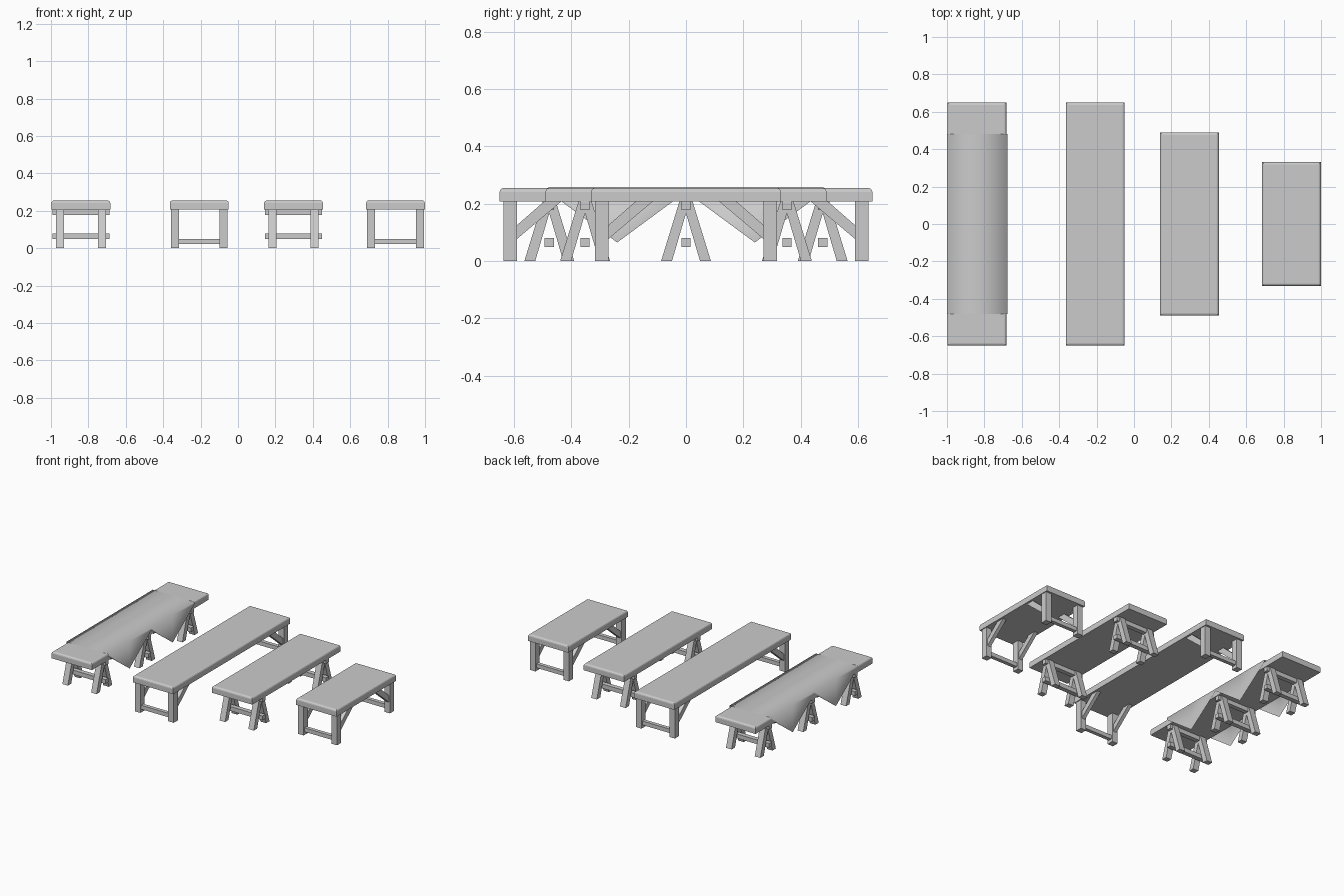
import bpy, bmesh

cube = bpy.data.objects.get("Cube")
if cube:
    bpy.data.objects.remove(cube, do_unlink=True)

grey = bpy.data.materials.new("plain_grey")
grey.use_nodes = True
colour = (0.6, 0.6, 0.6, 1)
grey.diffuse_color = colour
grey.node_tree.nodes["Principled BSDF"].inputs["Base Color"].default_value = colour

BOARD_Z, TOP_Z, HALF_W = 0.208, 0.255, 0.157


def finish(name, bm):
    mesh = bpy.data.meshes.new(name)
    bm.to_mesh(mesh)
    bm.free()
    mesh.materials.append(grey)
    obj = bpy.data.objects.new(name, mesh)
    bpy.context.collection.objects.link(obj)
    return obj


def prism(name, profile, x, width):
    """Extrude a (y, z) profile along x, centred on x."""
    bm = bmesh.new()
    face = bm.faces.new([bm.verts.new((x - width / 2, y, z)) for y, z in profile])
    out = bmesh.ops.extrude_face_region(bm, geom=[face])
    moved = [v for v in out["geom"] if isinstance(v, bmesh.types.BMVert)]
    bmesh.ops.translate(bm, verts=moved, vec=(width, 0, 0))
    bmesh.ops.recalc_face_normals(bm, faces=bm.faces)
    return finish(name, bm)


def bar(name, x, width, y0, y1, z0, z1):
    return prism(name, [(y0, z0), (y1, z0), (y1, z1), (y0, z1)], x, width)


def board(name, x, half_len):
    # thick plank with softened upper edges
    obj = bar(name, x, HALF_W * 2, -half_len, half_len, BOARD_Z, TOP_Z)
    bm = bmesh.new()
    bm.from_mesh(obj.data)
    rim = [e for e in bm.edges if all(v.co.z > TOP_Z - 0.001 for v in e.verts)]
    bmesh.ops.bevel(bm, geom=rim, offset=0.013, segments=3, profile=0.5, affect='EDGES')
    bm.to_mesh(obj.data)
    bm.free()


def trestle(name, x, y):
    # two splayed leg pairs joined by an upper and a lower beam
    for side in (-1, 1):
        for s in (-1, 1):
            leg = [(0.087, 0), (0.049, 0), (-0.012, BOARD_Z), (0.023, BOARD_Z)]
            # a hair of offset keeps the crossing leg tops from overlapping flush
            prism(name + "_leg", [(y + s * a, b) for a, b in leg],
                  x + side * 0.112, 0.043 + s * 0.0006)
    bar(name + "_top_beam", x, 0.305, y - 0.016, y + 0.016, 0.178, BOARD_Z)
    bar(name + "_low_beam", x, 0.305, y - 0.016, y + 0.016, 0.05, 0.08)


def leg_frame(name, x, half_len, s):
    # two square legs, a low stretcher and diagonal braces at one end
    outer, inner = half_len - 0.014, half_len - 0.06
    for side in (-1, 1):
        px = x + side * 0.13
        bar(name + "_leg", px, 0.043, s * outer, s * inner, 0, BOARD_Z)
        brace = [(inner, 0.077), (inner, 0.125),
                 (inner - 0.095, BOARD_Z), (inner - 0.155, BOARD_Z)]
        prism(name + "_brace", [(s * a, b) for a, b in brace], px, 0.026)
    bar(name + "_stretcher", x, 0.22, s * (outer - 0.01), s * (inner + 0.01), 0.022, 0.05)


def cloth(name, x):
    # thin sheet whose long sides hang down in two points each
    rows = [-0.48, -0.24, 0, 0.24, 0.48]
    hang = [0.242, 0.065, 0.242, 0.065, 0.242]
    bm = bmesh.new()
    grid = []
    for y, low in zip(rows, hang):
        section = [(-0.161, low), (-0.161, TOP_Z + 0.003), (0, TOP_Z + 0.003),
                   (0.163, TOP_Z + 0.003), (0.163, low)]
        grid.append([bm.verts.new((x + a, y, z)) for a, z in section])
    for r0, r1 in zip(grid, grid[1:]):
        for i in range(4):
            bm.faces.new((r0[i], r0[i + 1], r1[i + 1], r1[i]))
    bmesh.ops.recalc_face_normals(bm, faces=bm.faces)
    if sum(f.normal.z for f in bm.faces) < 0:
        bmesh.ops.reverse_faces(bm, faces=bm.faces)
    for f in bm.faces:
        f.smooth = True
    finish(name, bm)


# long trestle table with a draped cloth
board("draped_table_board", -0.84, 0.65)
for y in (-0.477, 0, 0.477):
    trestle("draped_table_trestle", -0.84, y)
cloth("table_cloth", -0.839)

# short trestle table
board("trestle_table_board", 0.297, 0.49)
for y in (-0.352, 0.352):
    trestle("trestle_table_trestle", 0.297, y)

# long and short tables on braced leg frames
for label, x, half_len in (("long_table", -0.207, 0.65), ("short_table", 0.842, 0.331)):
    board(label + "_board", x, half_len)
    for s in (-1, 1):
        leg_frame(label + "_frame", x, half_len, s)
